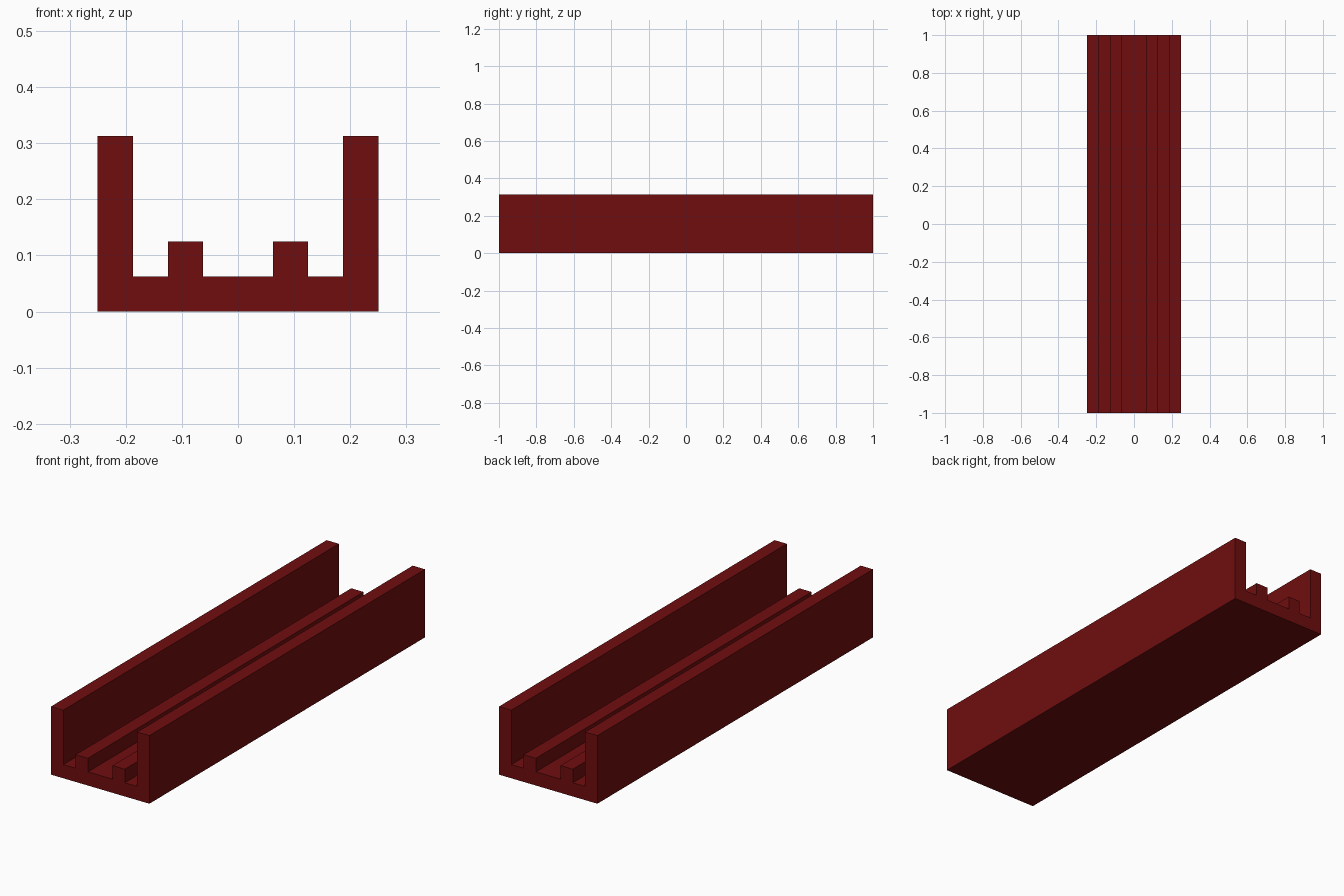
import bpy
import bmesh
from mathutils import Vector

cube = bpy.data.objects.get("Cube")
if cube:
    bpy.data.objects.remove(cube, do_unlink=True)

# Single dark red finish
COLOR = (0.16, 0.004, 0.0045, 1.0)
red = bpy.data.materials.new("dark_red")
red.use_nodes = True
red.diffuse_color = COLOR
red.node_tree.nodes["Principled BSDF"].inputs["Base Color"].default_value = COLOR

U = 0.0625     # wall, floor and rail thickness
LENGTH = 2.0

# Right half of the cross-section in units of U, from the centre floor outwards
half = [(1, 1), (1, 2), (2, 2), (2, 1), (3, 1), (3, 5), (4, 5), (4, 0)]
profile = half + [(-x, z) for x, z in reversed(half)]

# Channel: floor, two side walls and two low rails extruded along y
bm = bmesh.new()
verts = [bm.verts.new((x * U, -LENGTH / 2, z * U)) for x, z in profile]
face = bm.faces.new(verts)
ext = bmesh.ops.extrude_face_region(bm, geom=[face], use_keep_orig=True)
moved = [g for g in ext["geom"] if isinstance(g, bmesh.types.BMVert)]
bmesh.ops.translate(bm, verts=moved, vec=Vector((0, LENGTH, 0)))
bmesh.ops.recalc_face_normals(bm, faces=bm.faces)

mesh = bpy.data.meshes.new("channel_track")
bm.to_mesh(mesh)
bm.free()
mesh.materials.append(red)
track = bpy.data.objects.new("channel_track", mesh)
bpy.context.collection.objects.link(track)
